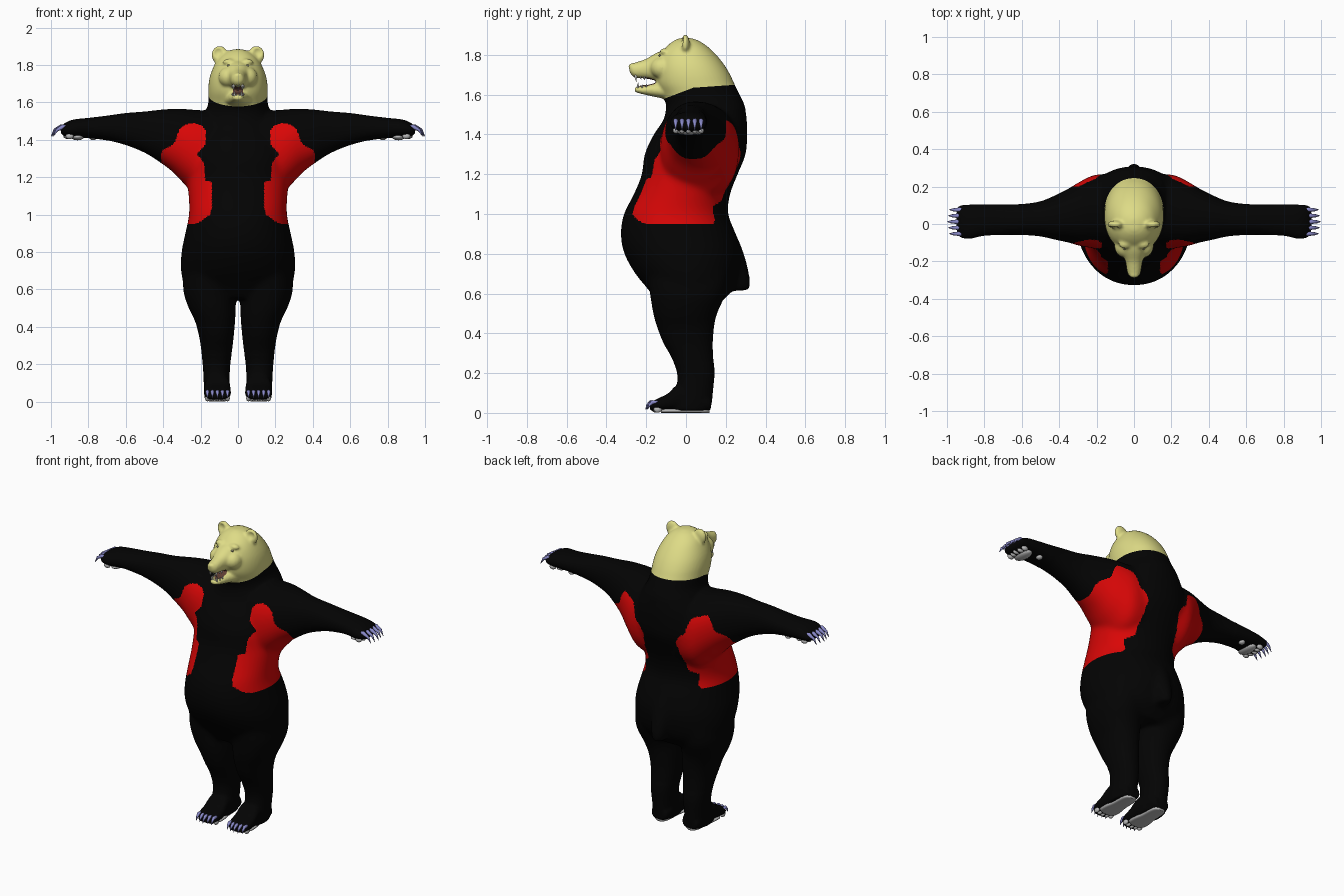
import bpy, bmesh, math
from mathutils import Vector, Matrix
from mathutils.bvhtree import BVHTree

if "Cube" in bpy.data.objects:
    bpy.data.objects.remove(bpy.data.objects["Cube"])

def material(name, rgb):
    m = bpy.data.materials.new(name)
    m.diffuse_color = (*rgb, 1)
    m.use_nodes = True
    m.node_tree.nodes["Principled BSDF"].inputs["Base Color"].default_value = m.diffuse_color
    return m

BLACK = material("black fur", (0.001, 0.001, 0.001))
RED = material("red patch", (0.7, 0.002, 0.002))
TAN = material("tan head", (0.73, 0.71, 0.24))
GREY = material("grey pad", (0.5, 0.5, 0.5))
PURPLE = material("violet claw", (0.25, 0.25, 0.58))
WHITE = material("white tooth", (0.85, 0.85, 0.82))
MOUTH = material("dark mouth", (0.12, 0.05, 0.035))
EYE = material("eye grey", (0.3, 0.29, 0.18))

def smooth_rows(rows, steps=4):
    """Catmull-Rom resampling of section rows."""
    pts = [rows[0]] + list(rows) + [rows[-1]]
    out = []
    for i in range(1, len(pts) - 2):
        for k in range(steps):
            t = k / steps
            out.append([0.5 * (2 * b + (c - a) * t + (2 * a - 5 * b + 4 * c - d) * t * t
                               + (3 * b - a - 3 * c + d) * t ** 3)
                        for a, b, c, d in zip(*pts[i - 1:i + 3])])
    return out + [list(rows[-1])]

def loft(bm, rings, sides=32, power=2.0):
    """Closed skin through rings given as (centre, u vector, v vector)."""
    loops = []
    for c, u, v in rings:
        loop = []
        for i in range(sides):
            a = 2 * math.pi * i / sides
            ca, sa = math.cos(a), math.sin(a)
            x = math.copysign(abs(ca) ** (2 / power), ca)
            y = math.copysign(abs(sa) ** (2 / power), sa)
            loop.append(bm.verts.new(Vector(c) + Vector(u) * x + Vector(v) * y))
        loops.append(loop)
    for a, b in zip(loops, loops[1:]):
        for i in range(sides):
            j = (i + 1) % sides
            bm.faces.new((a[i], a[j], b[j], b[i]))
    bm.faces.new(loops[0][::-1])
    bm.faces.new(loops[-1])

def ball(bm, c, r, segs=16):
    m = Matrix.Translation(c) @ Matrix.Diagonal((*r, 1))
    bmesh.ops.create_uvsphere(bm, u_segments=segs, v_segments=segs // 2 + 2, radius=1, matrix=m)

def taper(bm, pts, radii, across):
    """Tapered bent tube, used for claws and teeth."""
    pts = [Vector(p) for p in pts]
    rings = []
    for i, p in enumerate(pts):
        d = (pts[min(i + 1, len(pts) - 1)] - pts[max(i - 1, 0)]).normalized()
        u = Vector(across)
        rings.append((p, u * radii[i], d.cross(u).normalized() * radii[i]))
    loft(bm, rings, 8)

def finish(bm, name, mats):
    bmesh.ops.recalc_face_normals(bm, faces=bm.faces)
    me = bpy.data.meshes.new(name)
    bm.to_mesh(me)
    bm.free()
    for m in mats:
        me.materials.append(m)
    for p in me.polygons:
        p.use_smooth = True
    ob = bpy.data.objects.new(name, me)
    bpy.context.collection.objects.link(ob)
    return ob

# --- rough volumes to be fused into one skin
bm = bmesh.new()
# torso, neck and skull: z, half width, front y, back y
trunk = [(.55, .26, -.14, .17), (.62, .288, -.19, .235), (.7, .305, -.255, .265), (.8, .302, -.31, .275),
         (.9, .282, -.328, .25), (1.0, .262, -.312, .212), (1.1, .264, -.262, .222), (1.2, .275, -.222, .26),
         (1.3, .28, -.208, .3), (1.4, .26, -.162, .308), (1.47, .225, -.115, .306), (1.54, .182, -.1, .296),
         (1.59, .16, -.115, .275), (1.65, .159, -.145, .245), (1.7, .157, -.152, .222), (1.75, .147, -.148, .192),
         (1.8, .126, -.132, .152), (1.84, .1, -.1, .11), (1.87, .062, -.062, .065), (1.884, .02, -.03, .025)]
loft(bm, [((0, (f + b) / 2, z), (w, 0, 0), (0, (b - f) / 2, 0)) for z, w, f, b in smooth_rows(trunk)], 48, 2.1)
# sloping tail: z, half width, front y, back y
tail = [(.96, .05, .1, .215), (.88, .085, .12, .26), (.8, .08, .12, .292), (.72, .065, .15, .314),
        (.65, .05, .17, .326), (.615, .035, .2, .318)]
loft(bm, [((0, (f + b) / 2, z), (w, 0, 0), (0, (b - f) / 2, 0)) for z, w, f, b in smooth_rows(tail)])
# snout and lower jaw: y, half width, bottom z, top z
snout = [(-.06, .085, 1.66, 1.84), (-.14, .066, 1.668, 1.814), (-.2, .046, 1.68, 1.78),
         (-.25, .038, 1.684, 1.763), (-.274, .03, 1.698, 1.755), (-.285, .016, 1.718, 1.746)]
jaw = [(-.06, .09, 1.57, 1.66), (-.15, .056, 1.587, 1.658), (-.21, .038, 1.6, 1.645),
       (-.248, .028, 1.61, 1.64), (-.258, .016, 1.616, 1.636)]
for rows in (snout, jaw):
    loft(bm, [((0, y, (a + b) / 2), (w, 0, 0), (0, 0, (b - a) / 2)) for y, w, a, b in smooth_rows(rows)], 24, 2.2)
ball(bm, (0, -.275, 1.742), (.025, .014, .017))                   # nose
# arm: x, bottom z, top z, front y, back y
arm = [(.08, 1.08, 1.56, -.12, .26), (.2, 1.08, 1.558, -.13, .265), (.28, 1.155, 1.564, -.12, .232),
       (.35, 1.228, 1.565, -.1, .19), (.42, 1.28, 1.56, -.085, .155), (.5, 1.33, 1.551, -.067, .122),
       (.6, 1.37, 1.543, -.06, .108), (.7, 1.396, 1.529, -.06, .106), (.8, 1.408, 1.517, -.063, .106),
       (.88, 1.41, 1.508, -.08, .104), (.928, 1.418, 1.488, -.072, .1), (.948, 1.436, 1.466, -.05, .085)]
# leg: z, inner x, outer x, front y, back y
leg = [(.72, .012, .285, -.2, .22), (.6, .012, .294, -.182, .2), (.5, .012, .264, -.166, .157),
       (.43, .015, .23, -.146, .142), (.35, .022, .209, -.115, .136), (.28, .03, .198, -.075, .138),
       (.2, .041, .189, -.045, .144), (.12, .045, .184, -.05, .137), (.05, .045, .182, -.08, .13),
       (.012, .05, .178, -.08, .12)]
# foot: y, half width, top z
foot = [(.125, .05, .08), (.08, .065, .11), (-.03, .068, .145), (-.09, .072, .098),
        (-.14, .071, .073), (-.17, .058, .056), (-.182, .04, .04)]
for s in (1, -1):
    loft(bm, [((s * x, (f + k) / 2, (a + b) / 2), (0, (k - f) / 2, 0), (0, 0, (b - a) / 2))
              for x, a, b, f, k in smooth_rows(arm)], 32, 2.2)
    loft(bm, [((s * (a + b) / 2, (f + k) / 2, z), ((b - a) / 2, 0, 0), (0, (k - f) / 2, 0))
              for z, a, b, f, k in smooth_rows(leg)], 32, 2.2)
    loft(bm, [((s * .11, y, (.01 + t) / 2), (w, 0, 0), (0, 0, (t - .01) / 2))
              for y, w, t in smooth_rows(foot)], 24, 2.5)
    ball(bm, (s * .098, -.003, 1.853), (.045, .022, .05))         # ear
    ball(bm, (s * .048, -.108, 1.815), (.034, .024, .018))        # brow
    ball(bm, (s * .05, -.12, 1.735), (.055, .06, .055))           # cheek
rough = finish(bm, "rough_volume", [])
mod = rough.modifiers.new("fuse", 'REMESH')
mod.mode, mod.voxel_size = 'VOXEL', .008
mod = rough.modifiers.new("soften", 'SMOOTH')
mod.factor, mod.iterations = .5, 5
dg = bpy.context.evaluated_depsgraph_get()
skin = bpy.data.meshes.new_from_object(rough.evaluated_get(dg))
bpy.data.objects.remove(rough)

bm = bmesh.new()
bm.from_mesh(skin)
# blend the joints of trunk and limbs
joints = [v for v in bm.verts if .25 < v.co.z < 1.52 and abs(v.co.x) < .7]
for _ in range(20):
    bmesh.ops.smooth_vert(bm, verts=joints, factor=.5, use_axis_x=True, use_axis_y=True, use_axis_z=True)
# hollow the ears
for v in bm.verts:
    d = (Vector((abs(v.co.x), v.co.y, v.co.z)) - Vector((.106, -.025, 1.866))).length
    if d < .026 and v.co.y < -.005:
        v.co.y += .013 * (1 - (d / .026) ** 2)
# clean cuts along the two-slope collar and the lower patch edge
collar = [(Vector((0, -.12, 1.575)), Vector((0, -.38, 1)).normalized()),
          (Vector((0, .03, 1.634)), Vector((0, -.07, 1)).normalized())]
for co, no in collar + [(Vector((0, 0, .95)), Vector((0, 0, 1)))]:
    bmesh.ops.bisect_plane(bm, geom=bm.verts[:] + bm.edges[:] + bm.faces[:], plane_co=co, plane_no=no)

# patch outline: z, front inner x, back inner x, outer x
PATCH = [(.95, .23, .205, .41), (.97, .19, .19, .41), (1.0, .15, .19, .41), (1.04, .14, .19, .41),
         (1.07, .14, .14, .41), (1.175, .14, .135, .41), (1.185, .175, .13, .41), (1.27, .18, .115, .41),
         (1.3, .2, .13, .41), (1.325, .22, .145, .41), (1.345, .2, .175, .4), (1.38, .17, .185, .34),
         (1.44, .17, .205, .32), (1.46, .18, .25, .31), (1.475, .195, .3, .29), (1.488, .23, .3, .26)]
def is_red(c):
    for a, b in zip(PATCH, PATCH[1:]):
        if a[0] <= c.z < b[0]:
            t = (c.z - a[0]) / (b[0] - a[0])
            _, front, back, outer = [p + (q - p) * t for p, q in zip(a, b)]
            return (front if c.y < .03 else back) < abs(c.x) < outer
    return False

# --- split into head and body
def is_head(c):
    return any((c - co).dot(no) > 0 for co, no in collar)
head_bm = bm.copy()
for part, keep in ((head_bm, True), (bm, False)):
    bmesh.ops.delete(part, context='FACES', geom=[
        f for f in part.faces if is_head(f.calc_center_median()) != keep])
for f in bm.faces:
    f.material_index = int(is_red(f.calc_center_median()))
for f in head_bm.faces:                                           # mouth lining
    c = f.calc_center_median()
    f.material_index = int(-.215 < c.y < -.13 and 1.64 < c.z < 1.688 and abs(c.x) < .026)
tree = BVHTree.FromBMesh(head_bm)
finish(bm, "body", [BLACK, RED])
finish(head_bm, "head", [TAN, MOUTH])

# --- eyes, tongue and teeth
eyes, teeth, tongue = bmesh.new(), bmesh.new(), bmesh.new()
for s in (1, -1):
    hit = tree.ray_cast(Vector((s * .05, -1, 1.797)), Vector((0, 1, 0)))[0]
    if hit:
        ball(eyes, hit + Vector((0, .003, 0)), (.01, .007, .006))
    for y, x, z, h, r in ((-.252, .022, 1.698, -.034, .006), (-.228, .028, 1.692, -.016, .004),
                          (-.21, .031, 1.69, -.016, .004), (-.262, .008, 1.7, -.016, .004),
                          (-.242, .018, 1.63, .032, .006), (-.22, .026, 1.634, .016, .004),
                          (-.2, .03, 1.638, .016, .004), (-.246, .007, 1.63, .016, .004)):
        taper(teeth, [(s * x, y, z), (s * x, y, z + h * .6), (s * x, y + .003, z + h)],
              (r, r * .7, r * .15), (1, 0, 0))
ball(tongue, (0, -.19, 1.641), (.02, .045, .008))
finish(eyes, "eyes", [EYE])
finish(teeth, "teeth", [WHITE])
finish(tongue, "tongue", [MOUTH])

# --- claws and pads of hands and feet
hand_claws, foot_claws, hand_pads, foot_pads = [bmesh.new() for _ in range(4)]
for s in (1, -1):
    for i in range(5):
        k = abs(i - 2)
        y = -.052 + i * .032
        e = -.006 * k
        taper(hand_claws, [(s * (.915 + e), y, 1.468), (s * (.948 + e), y, 1.469), (s * (.98 + e), y, 1.452),
                           (s * (1.0 + e), y, 1.418)], (.011, .012, .008, .001), (0, 1, 0))
        ball(hand_pads, (s * (.912 + e), y, 1.42), (.022, .014, .016), 12)
        x = s * (.056 + i * .027)
        e = .005 * k
        taper(foot_claws, [(x, -.15 + e, .052), (x, -.178 + e, .054), (x, -.193 + e, .04), (x, -.203 + e, .018)],
              (.01, .01, .007, .001), (1, 0, 0))
        ball(foot_pads, (x, -.152 + e, .018), (.0125, .021, .017), 12)
    ball(hand_pads, (s * .858, .012, 1.416), (.036, .068, .019))
    ball(hand_pads, (s * .775, .06, 1.412), (.02, .02, .014))
    sole = [(-.125, .035), (-.11, .058), (-.06, .06), (0, .05), (.07, .047), (.105, .037), (.118, .018)]
    loft(foot_pads, [((s * .11, y, .011), (w, 0, 0), (0, 0, .011)) for y, w in smooth_rows(sole)], 16, 3)
finish(hand_claws, "hand_claws", [PURPLE])
finish(foot_claws, "foot_claws", [PURPLE])
finish(hand_pads, "hand_pads", [GREY])
finish(foot_pads, "foot_pads", [GREY])
